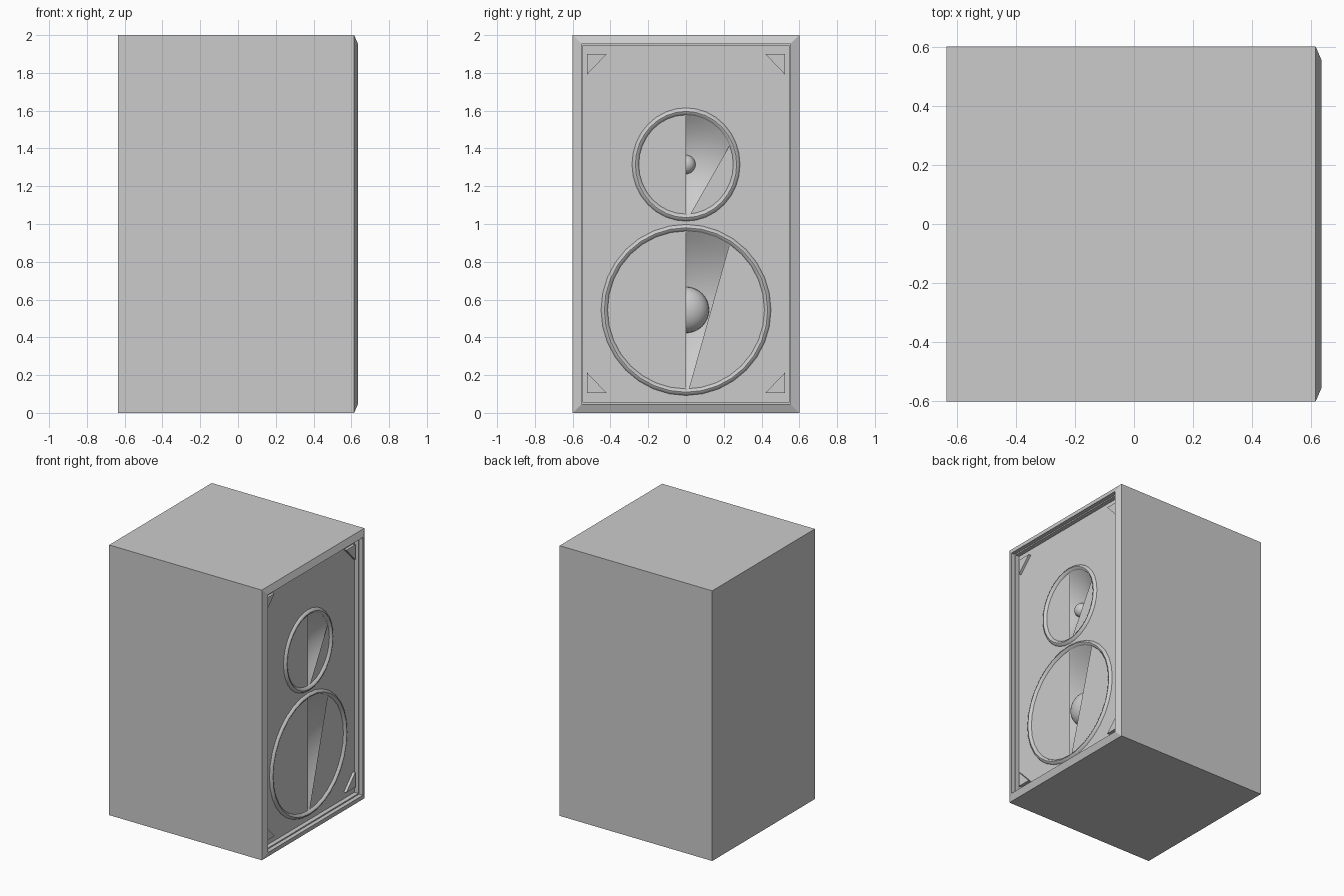
import bpy, bmesh, math

if "Cube" in bpy.data.objects:
    bpy.data.objects.remove(bpy.data.objects["Cube"])

PANEL = 0.573   # x of the recessed baffle
SEG = 32


def finish(name, bm, smooth=False):
    mesh = bpy.data.meshes.new(name)
    bm.to_mesh(mesh)
    bm.free()
    ob = bpy.data.objects.new(name, mesh)
    bpy.context.collection.objects.link(ob)
    if smooth:
        bpy.ops.object.select_all(action='DESELECT')
        ob.select_set(True)
        bpy.context.view_layer.objects.active = ob
        bpy.ops.object.shade_smooth_by_angle(angle=math.radians(40))
    return ob


def lathe(name, cz, ry, rz, profile):
    """Spin (radius fraction, x) points round the x axis, outside first."""
    bm = bmesh.new()
    rings = []
    for f, x in profile:
        if f == 0:
            rings.append([bm.verts.new((x, 0, cz))] * SEG)
            continue
        rings.append([bm.verts.new((x, ry * f * math.cos(i * math.tau / SEG),
                                    cz + rz * f * math.sin(i * math.tau / SEG)))
                      for i in range(SEG)])
    for a, b in zip(rings, rings[1:]):
        for i in range(SEG):
            j = (i + 1) % SEG
            quad = [a[i], a[j], b[j], b[i]]
            bm.faces.new(list(dict.fromkeys(quad)))
    return finish(name, bm, True)


def rect(bm, x, inset):
    w, lo, hi = 0.6 - inset, inset, 2 - inset
    return [bm.verts.new((x, y, z)) for y, z in ((-w, lo), (w, lo), (w, hi), (-w, hi))]


def wedge(cz, ry, rz, start, steps):
    """Open part of a driver: straight left edge, arc on top, slanted chord."""
    angles = [-90, start - 90] + [90 - k * 11.25 for k in range(steps, -1, -1)]
    return [(ry * math.cos(math.radians(a)), cz + rz * math.sin(math.radians(a)))
            for a in angles]


# name, centre z, inner radii, outer radii, chord start angle, arc steps
drivers = [("tweeter", 1.315, (0.25, 0.265), (0.286, 0.30), 5, 6),
           ("woofer", 0.545, (0.415, 0.42), (0.45, 0.453), 2, 3)]

# Cabinet: back, sides, sloped front frame, stepped recess and baffle with openings
bm = bmesh.new()
loops = [rect(bm, x, i) for x, i in ((-0.635, 0), (0.615, 0), (0.635, 0.046),
                                     (0.605, 0.046), (0.605, 0.055), (PANEL, 0.055))]
bm.faces.new(loops[0][::-1])
for a, b in zip(loops, loops[1:]):
    for i in range(4):
        j = (i + 1) % 4
        bm.faces.new((a[i], a[j], b[j], b[i]))
edges = [bm.edges.get((loops[-1][i], loops[-1][(i + 1) % 4])) for i in range(4)]
for name, cz, inner, outer, start, steps in drivers:
    if name == "tweeter":
        pts = wedge(cz, *inner, start, 6)
    else:
        pts = wedge(cz, *inner, start, 3)
    vs = [bm.verts.new((PANEL, y, z)) for y, z in pts]
    edges += [bm.edges.new((vs[i], vs[(i + 1) % len(vs)])) for i in range(len(vs))]
bmesh.ops.triangle_fill(bm, use_beauty=True, use_dissolve=False, edges=edges, normal=(1, 0, 0))
finish("cabinet", bm)

# Driver rims, cones and dust caps
for name, cz, (iy, iz), (oy, oz), start, steps in drivers:
    f = iy / oy
    lathe(name + "_rim", cz, oy, oz,
          [(1, PANEL), (1 - (1 - f) * 0.2, PANEL + 0.012), (1 - (1 - f) * 0.5, PANEL + 0.017),
           (1 - (1 - f) * 0.8, PANEL + 0.012), (f, PANEL)])
    if name == "tweeter":
        depth, cap, height = 0.10, 0.05, 0.045
    else:
        depth, cap, height = 0.15, 0.122, 0.09
    top = PANEL - 0.002
    # gently curved bowl, steeper near the rim
    n = 8
    bowl = [(1 - k / n, top - depth * (1 - (1 - k / n) ** 2)) for k in range(n + 1)]
    lathe(name + "_cone", cz, iy, iz, bowl)
    base = top - depth * (1 - (cap / iy) ** 2)
    dome = [(math.cos(k * math.pi / 16), base + height * math.sin(k * math.pi / 16))
            for k in range(8)] + [(0, base + height)]
    lathe(name + "_dust_cap", cz, cap, cap, dome)

# Triangular grille brackets in the four corners
for side in (-1, 1):
    for zc, dz, label in ((1.9, -0.11, "upper"), (0.105, 0.11, "lower")):
        bm = bmesh.new()
        tri = [(0.525 * side, zc), (0.42 * side, zc), (0.525 * side, zc + dz)]
        back, front = [[bm.verts.new((x, y, z)) for y, z in tri] for x in (PANEL, PANEL + 0.02)]
        bm.faces.new(front)
        bm.faces.new(back[::-1])
        for i in range(3):
            j = (i + 1) % 3
            bm.faces.new((back[i], back[j], front[j], front[i]))
        bmesh.ops.recalc_face_normals(bm, faces=bm.faces)
        finish(f"corner_bracket_{label}_{'right' if side > 0 else 'left'}", bm)
